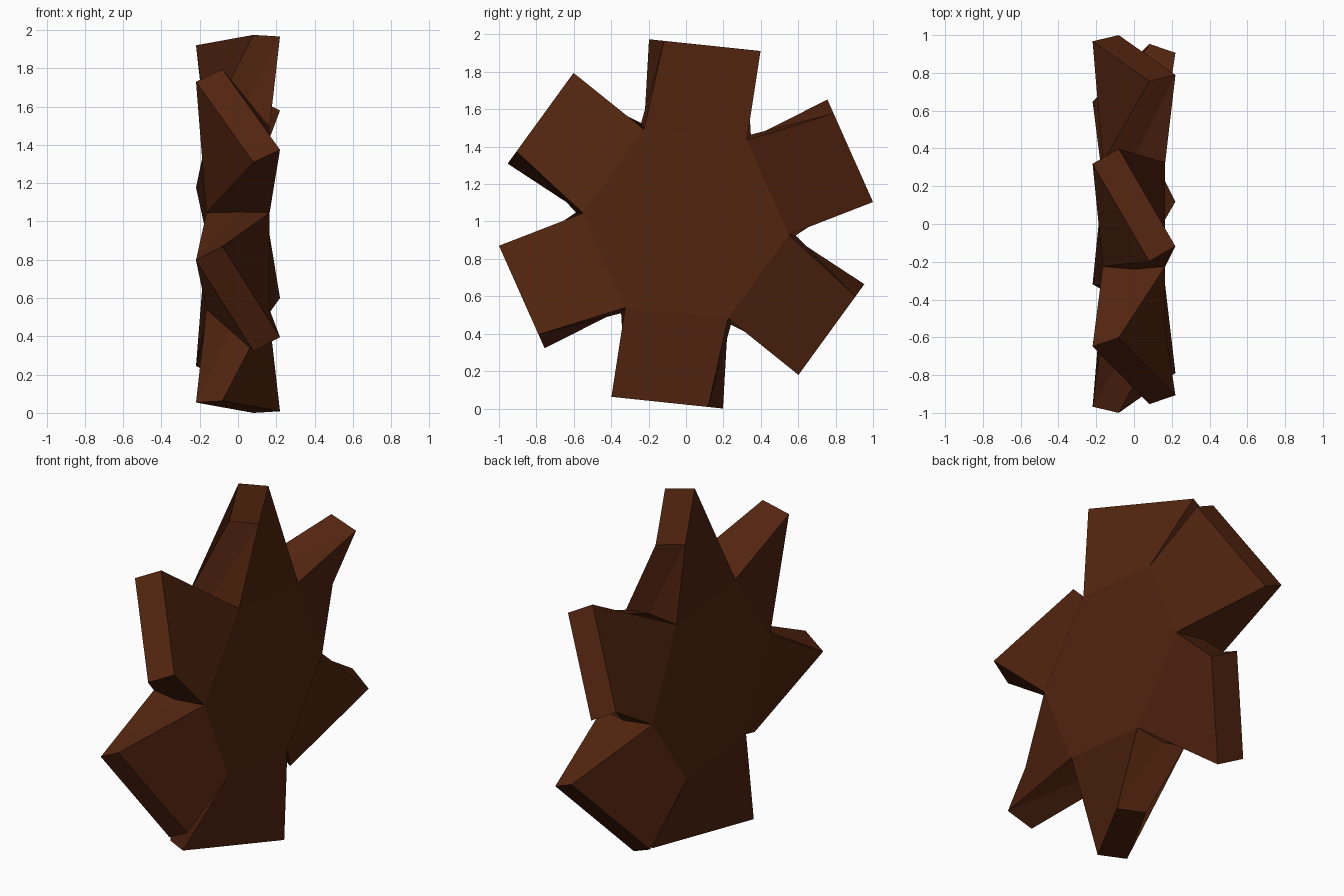
import bpy, bmesh, math

if "Cube" in bpy.data.objects:
    bpy.data.objects.remove(bpy.data.objects["Cube"])

CENTRE_Z = 0.987
HUB_R, HUB_MID_R, HUB_X = 0.553, 0.59, 0.165   # hexagonal hub
TIP_R, TIP_LONG, TIP_SHORT = 0.961, 0.30, 0.08  # blade tip rectangle (half sizes)
TWIST = math.radians(30)
OFFSET = math.radians(-6)

brown = bpy.data.materials.new("dark_brown")
brown.diffuse_color = (0.085, 0.018, 0.005, 1)
brown.use_nodes = True
brown.node_tree.nodes["Principled BSDF"].inputs["Base Color"].default_value = brown.diffuse_color

bm = bmesh.new()


def ring(x, r):
    """Six points around the x axis."""
    angles = [OFFSET + k * math.pi / 3 for k in range(6)]
    return [bm.verts.new((x, r * math.cos(a), CENTRE_Z + r * math.sin(a))) for a in angles]


# hub: two hexagonal ends and a slightly wider middle
right, middle, left = ring(HUB_X, HUB_R), ring(0, HUB_MID_R), ring(-HUB_X, HUB_R)
bm.faces.new(right)
bm.faces.new(left[::-1])


def tip(a, l, s):
    """Corner of the twisted rectangle at the end of a blade."""
    x = -l * math.sin(TWIST) + s * math.cos(TWIST)
    t = l * math.cos(TWIST) + s * math.sin(TWIST)
    y = TIP_R * math.cos(a) + t * math.sin(a)
    z = TIP_R * math.sin(a) - t * math.cos(a)
    return bm.verts.new((x, y, CENTRE_Z + z))


# six twisted blades growing from the hub sides
for k in range(6):
    n = (k + 1) % 6
    a = OFFSET + (k + 0.5) * math.pi / 3
    r1, r2, r3, r4 = right[k], right[n], left[n], left[k]
    m1, m2 = middle[k], middle[n]
    e1, e2 = tip(a, TIP_LONG, TIP_SHORT), tip(a, -TIP_LONG, TIP_SHORT)
    e3, e4 = tip(a, -TIP_LONG, -TIP_SHORT), tip(a, TIP_LONG, -TIP_SHORT)
    for face in ((e4, e3, e2, e1),                      # tip
                 (r2, r1, e1, e2), (r3, e3, e4, r4),    # broad sides
                 (r1, m1, e4, e1), (m1, r4, e4),        # narrow sides
                 (r3, m2, e2, e3), (m2, r2, e2)):
        bm.faces.new(face)

mesh = bpy.data.meshes.new("bladed_wheel")
bm.to_mesh(mesh)
bm.free()
mesh.materials.append(brown)
wheel = bpy.data.objects.new("bladed_wheel", mesh)
bpy.context.collection.objects.link(wheel)
